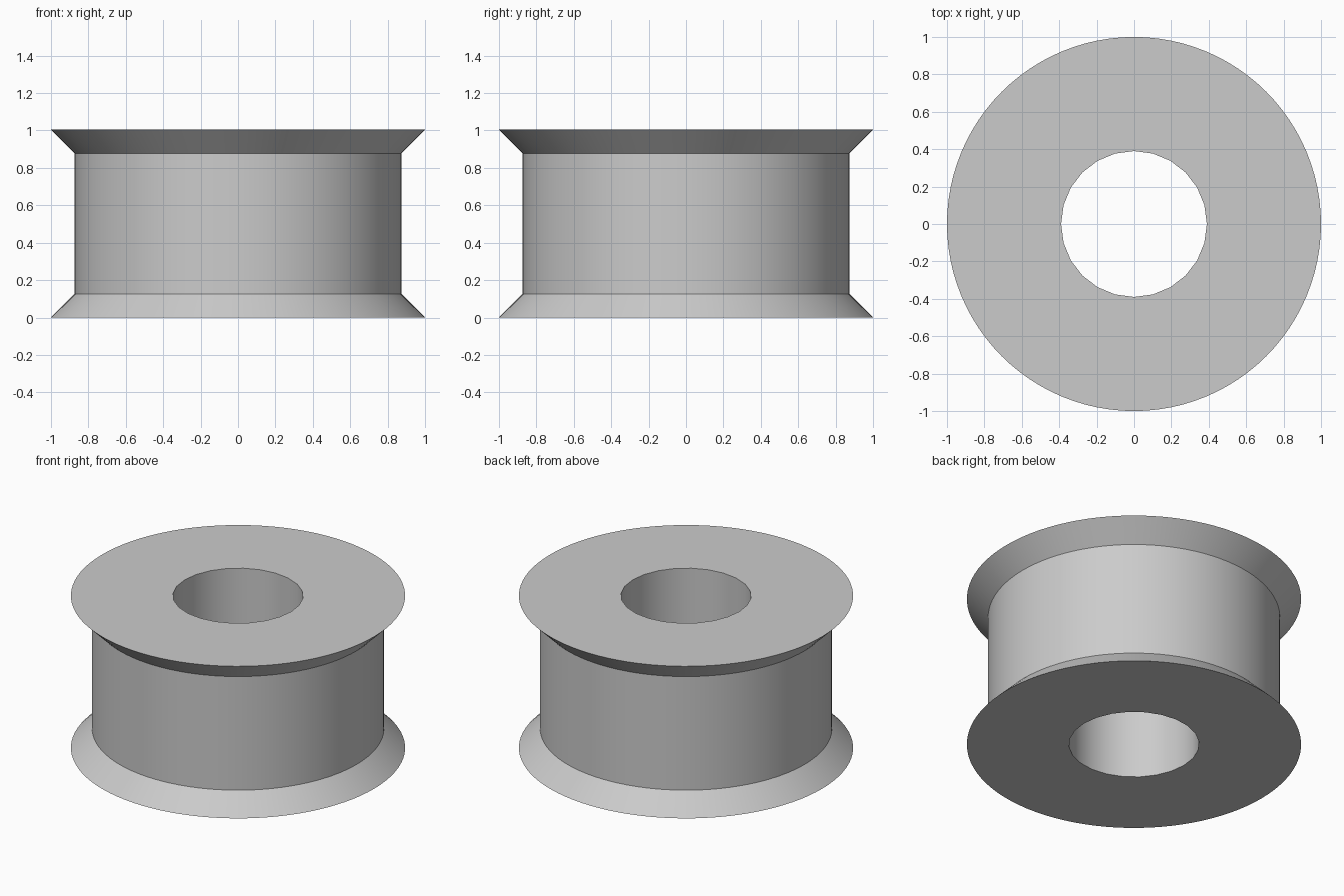
import bpy
import bmesh
from math import cos, sin, tau, radians

cube = bpy.data.objects.get("Cube")
if cube:
    bpy.data.objects.remove(cube, do_unlink=True)

BORE_SIDES = 24
STEP = 4                       # outer facets per bore facet
OUTER_SIDES = BORE_SIDES * STEP

grey = bpy.data.materials.new("plain grey")
grey.use_nodes = True
colour = (0.6, 0.6, 0.6, 1)
grey.diffuse_color = colour
grey.node_tree.nodes["Principled BSDF"].inputs["Base Color"].default_value = colour

bm = bmesh.new()


def ring(radius, z, sides):
    return [bm.verts.new((radius * cos(tau * i / sides), radius * sin(tau * i / sides), z))
            for i in range(sides)]


def bridge(a, b):
    n = len(a)
    for i in range(n):
        j = (i + 1) % n
        bm.faces.new((a[i], a[j], b[j], b[i]))


def end_face(outer, inner):
    # each bore edge meets a run of rim edges
    for i in range(BORE_SIDES):
        run = [outer[(i * STEP + k) % OUTER_SIDES] for k in range(STEP + 1)]
        bm.faces.new(run + [inner[(i + 1) % BORE_SIDES], inner[i]])


# Outer wall: flared rim, straight drum, flared rim
profile = [(1, 0), (0.873, 0.127), (0.873, 0.877), (1, 1.004)]
rings = [ring(r, z, OUTER_SIDES) for r, z in profile]
for low, high in zip(rings, rings[1:]):
    bridge(low, high)

# Central bore and flat ends
bore_low, bore_high = (ring(0.39, z, BORE_SIDES) for z in (0, 1.004))
bridge(bore_low, bore_high)
end_face(rings[0], bore_low)
end_face(rings[-1], bore_high)
bmesh.ops.recalc_face_normals(bm, faces=bm.faces)

mesh = bpy.data.meshes.new("flanged_spool")
bm.to_mesh(mesh)
bm.free()
mesh.materials.append(grey)
spool = bpy.data.objects.new("flanged_spool", mesh)
bpy.context.collection.objects.link(spool)

# Smooth round walls with crisp rims
bpy.ops.object.select_all(action="DESELECT")
spool.select_set(True)
bpy.context.view_layer.objects.active = spool
bpy.ops.object.shade_smooth_by_angle(angle=radians(30))
